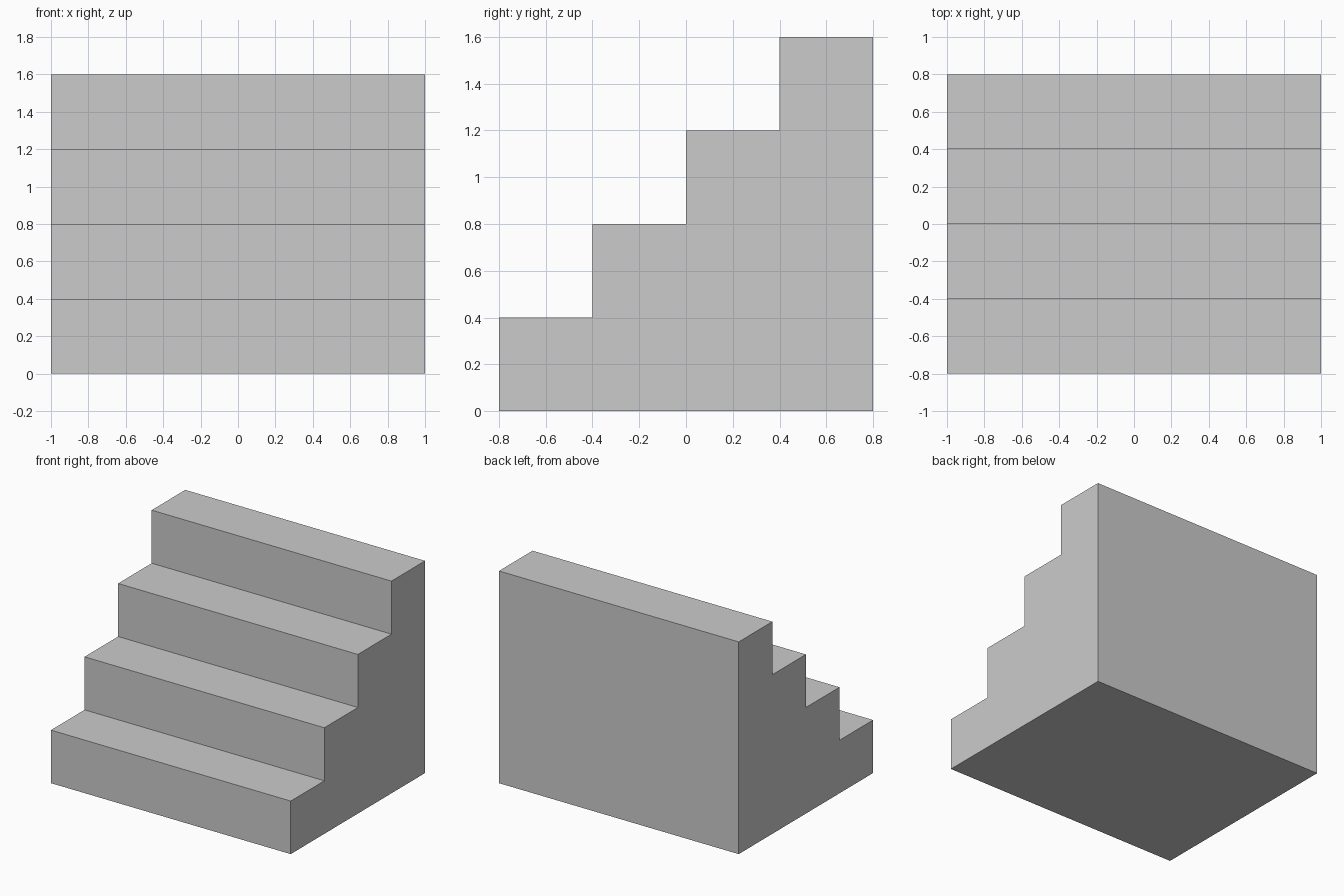
import bpy
import bmesh

if "Cube" in bpy.data.objects:
    bpy.data.objects.remove(bpy.data.objects["Cube"])

STEPS, TREAD, RISE, HALF_WIDTH = 4, 0.4, 0.4, 1.0
FRONT = -STEPS * TREAD / 2

# Side profile in (y, z): risers and treads, then the back corner at the floor
profile = [(FRONT, 0)]
for i in range(STEPS):
    z = (i + 1) * RISE
    profile += [(FRONT + i * TREAD, z), (FRONT + (i + 1) * TREAD, z)]
    # Corner points where the tread meets the next riser come from the next pass
profile.append((-FRONT, 0))

# Solid staircase: extrude the profile across the width
bm = bmesh.new()
side = bm.faces.new([bm.verts.new((-HALF_WIDTH, y, z)) for y, z in profile])
extruded = bmesh.ops.extrude_face_region(bm, geom=[side], use_keep_orig=True)
moved = [v for v in extruded["geom"] if isinstance(v, bmesh.types.BMVert)]
bmesh.ops.translate(bm, verts=moved, vec=(2 * HALF_WIDTH, 0, 0))
bmesh.ops.recalc_face_normals(bm, faces=bm.faces)

mesh = bpy.data.meshes.new("staircase")
bm.to_mesh(mesh)
bm.free()
bpy.context.collection.objects.link(bpy.data.objects.new("staircase", mesh))
